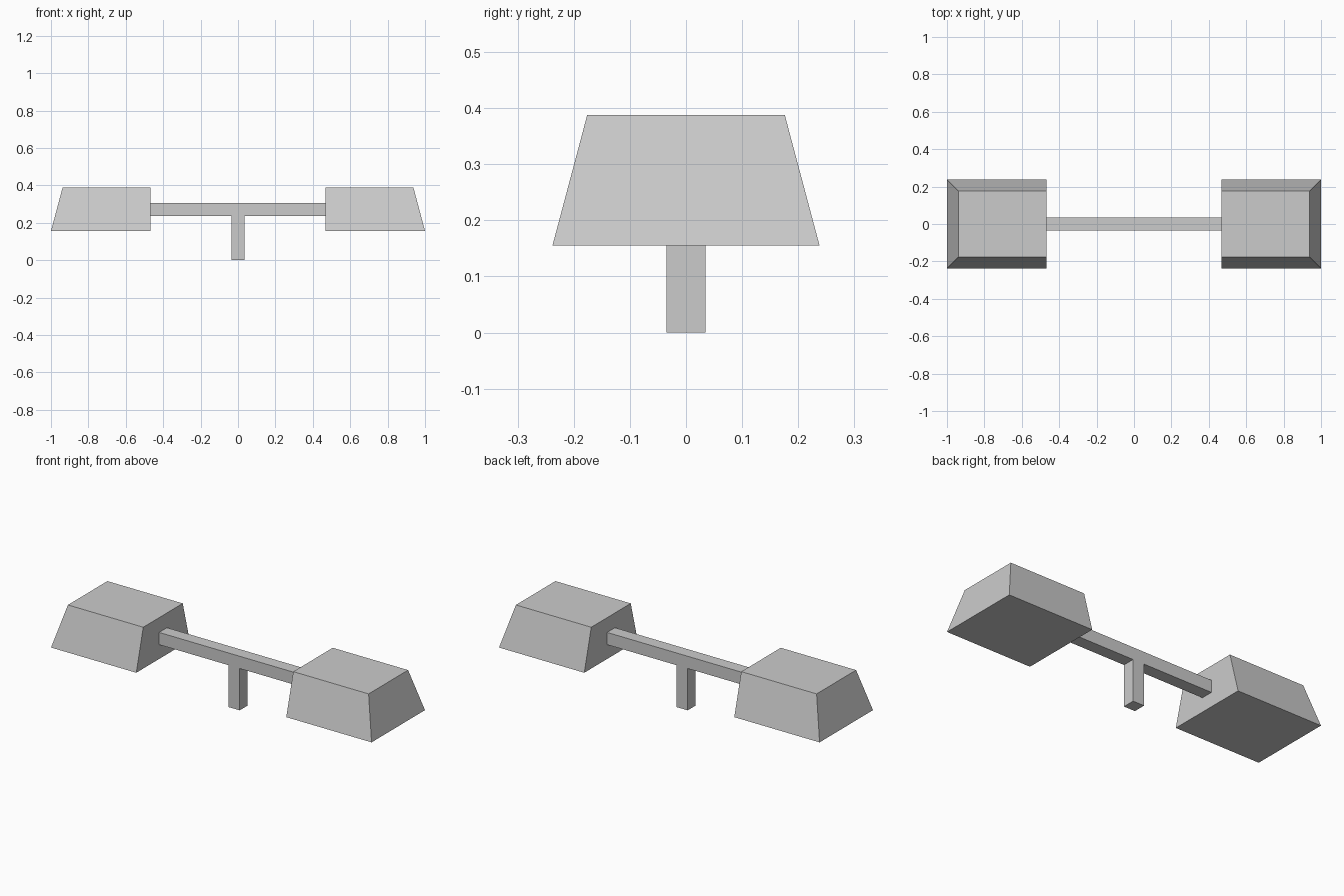
import bpy
import bmesh

# Remove the default cube
cube = bpy.data.objects.get("Cube")
if cube:
    bpy.data.objects.remove(cube, do_unlink=True)

# Single grey material
grey = bpy.data.materials.new("plain_grey")
grey.use_nodes = True
colour = (0.6, 0.6, 0.6, 1)
grey.diffuse_color = colour
grey.node_tree.nodes["Principled BSDF"].inputs["Base Color"].default_value = colour


def block(name, low, high, taper_x=0, taper_y=0):
    """Box between two corners; its top is drawn in at the outer x end and both y sides."""
    bm = bmesh.new()
    bmesh.ops.create_cube(bm, size=1)
    for v in bm.verts:
        top = v.co.z > 0
        outer = v.co.x * (low[0] + high[0]) > 0
        side = 1 if v.co.y > 0 else -1
        v.co = [high[i] if v.co[i] > 0 else low[i] for i in range(3)]
        if top:
            v.co.y -= side * taper_y
            if outer:
                v.co.x -= taper_x if v.co.x > 0 else -taper_x
    mesh = bpy.data.meshes.new(name)
    bm.to_mesh(mesh)
    bm.free()
    mesh.materials.append(grey)
    obj = bpy.data.objects.new(name, mesh)
    bpy.context.collection.objects.link(obj)
    return obj


INNER = 0.468   # inner face of each end block
HALF = 0.035    # half thickness of bar and post
BAR_LOW, BAR_HIGH = 0.236, 0.305
BASE, TOP = 0.155, 0.388

# Tapered end blocks, vertical on the inner face
block("left_end_block", (INNER, -0.238, BASE), (1, 0.238, TOP), 0.062, 0.062)
block("right_end_block", (-1, -0.238, BASE), (-INNER, 0.238, TOP), 0.062, 0.062)

# Crossbar and the post beneath it
block("crossbar", (-INNER, -HALF, BAR_LOW), (INNER, HALF, BAR_HIGH))
block("centre_post", (-HALF, -HALF, 0), (HALF, HALF, BAR_LOW))
